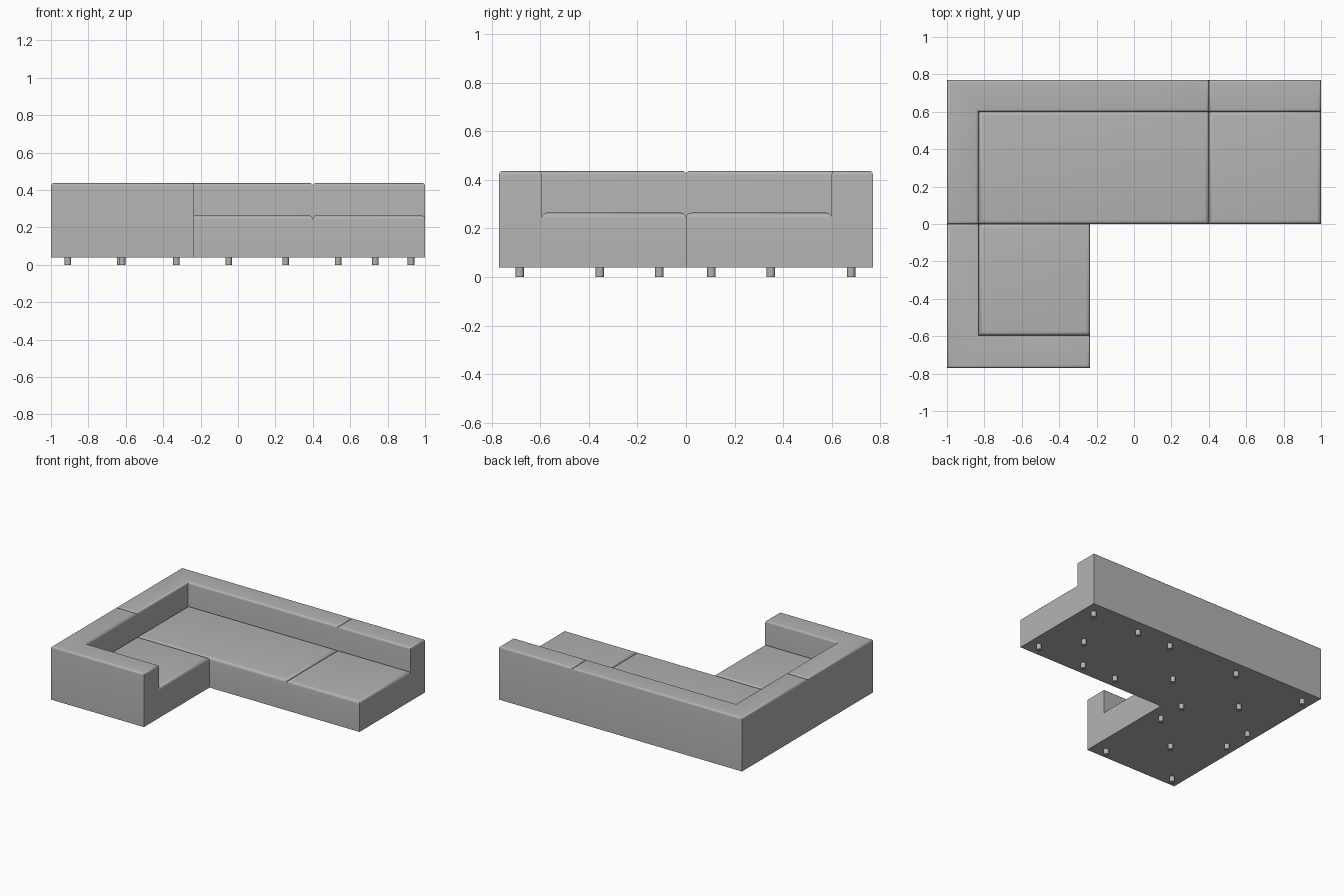
import bpy
import bmesh

cube = bpy.data.objects.get("Cube")
if cube:
    bpy.data.objects.remove(cube, do_unlink=True)


def make_material(name, value):
    mat = bpy.data.materials.new(name)
    mat.use_nodes = True
    color = (value, value, value, 1)
    mat.diffuse_color = color
    mat.node_tree.nodes["Principled BSDF"].inputs["Base Color"].default_value = color
    return mat


fabric = make_material("grey fabric", 0.45)

BASE, SEAT, BACK = 0.04, 0.265, 0.437
LEFT, RIGHT, SPLIT, CHAISE = 1.0, -1.0, 0.4, -0.235
REAR, FRONT = 0.77, -0.77
INNER_X, INNER_REAR, INNER_FRONT = -0.83, 0.6, -0.595


def finish(bm, name):
    """Turn a bmesh into a smooth-shaded fabric object with sharp corners."""
    bmesh.ops.recalc_face_normals(bm, faces=bm.faces)
    mesh = bpy.data.meshes.new(name)
    bm.to_mesh(mesh)
    bm.free()
    mesh.materials.append(fabric)
    obj = bpy.data.objects.new(name, mesh)
    bpy.context.collection.objects.link(obj)
    bpy.ops.object.select_all(action="DESELECT")
    obj.select_set(True)
    bpy.context.view_layer.objects.active = obj
    bpy.ops.object.shade_smooth_by_angle(angle=0.7)
    return obj


def padded_block(name, outline, top, radius):
    """Extrude a floor outline upward and round only its top rim."""
    bm = bmesh.new()
    floor = bm.faces.new([bm.verts.new((x, y, BASE)) for x, y in outline])
    new = bmesh.ops.extrude_face_region(bm, geom=[floor], use_keep_orig=True)["geom"]
    for v in new:
        if isinstance(v, bmesh.types.BMVert):
            v.co.z = top
    rim = [e for e in bm.edges if all(v.co.z > BASE + 0.01 for v in e.verts)]
    bmesh.ops.bevel(bm, geom=rim, offset=radius, segments=5, profile=0.5,
                    affect="EDGES", clamp_overlap=True)
    finish(bm, name)


def rectangle(x0, x1, y0, y1):
    return [(x0, y0), (x1, y0), (x1, y1), (x0, y1)]


# Seat blocks
padded_block("corner_seat", rectangle(INNER_X, SPLIT, 0, INNER_REAR), SEAT, 0.022)
padded_block("left_seat", rectangle(SPLIT, LEFT, 0, INNER_REAR), SEAT, 0.022)
padded_block("front_seat", rectangle(INNER_X, CHAISE, INNER_FRONT, 0), SEAT, 0.022)

# Backrests, two of them turning a corner
padded_block("corner_back", [(RIGHT, 0), (INNER_X, 0), (INNER_X, INNER_REAR),
             (SPLIT, INNER_REAR), (SPLIT, REAR), (RIGHT, REAR)], BACK, 0.016)
padded_block("left_back", rectangle(SPLIT, LEFT, INNER_REAR, REAR), BACK, 0.016)
padded_block("front_back_and_arm", [(RIGHT, FRONT), (CHAISE, FRONT),
             (CHAISE, INNER_FRONT), (INNER_X, INNER_FRONT), (INNER_X, 0),
             (RIGHT, 0)], BACK, 0.016)

# Feet, listed as rows: y position, then x positions
rows = {
    0.68: (-0.91, -0.33, 0.255, 0.535, 0.925),
    0.35: (-0.63, -0.05, 0.735),
    0.105: (-0.91, -0.33, 0.255, 0.535, 0.925),
    -0.11: (-0.91, -0.33),
    -0.355: (-0.62,),
    -0.685: (-0.91, -0.33),
}
for y, xs in rows.items():
    for x in xs:
        bm = bmesh.new()
        bmesh.ops.create_cone(bm, cap_ends=True, segments=20, radius1=0.0175,
                              radius2=0.0175, depth=BASE + 0.005)
        bmesh.ops.translate(bm, verts=bm.verts, vec=(x, y, (BASE + 0.005) / 2))
        finish(bm, "foot")
